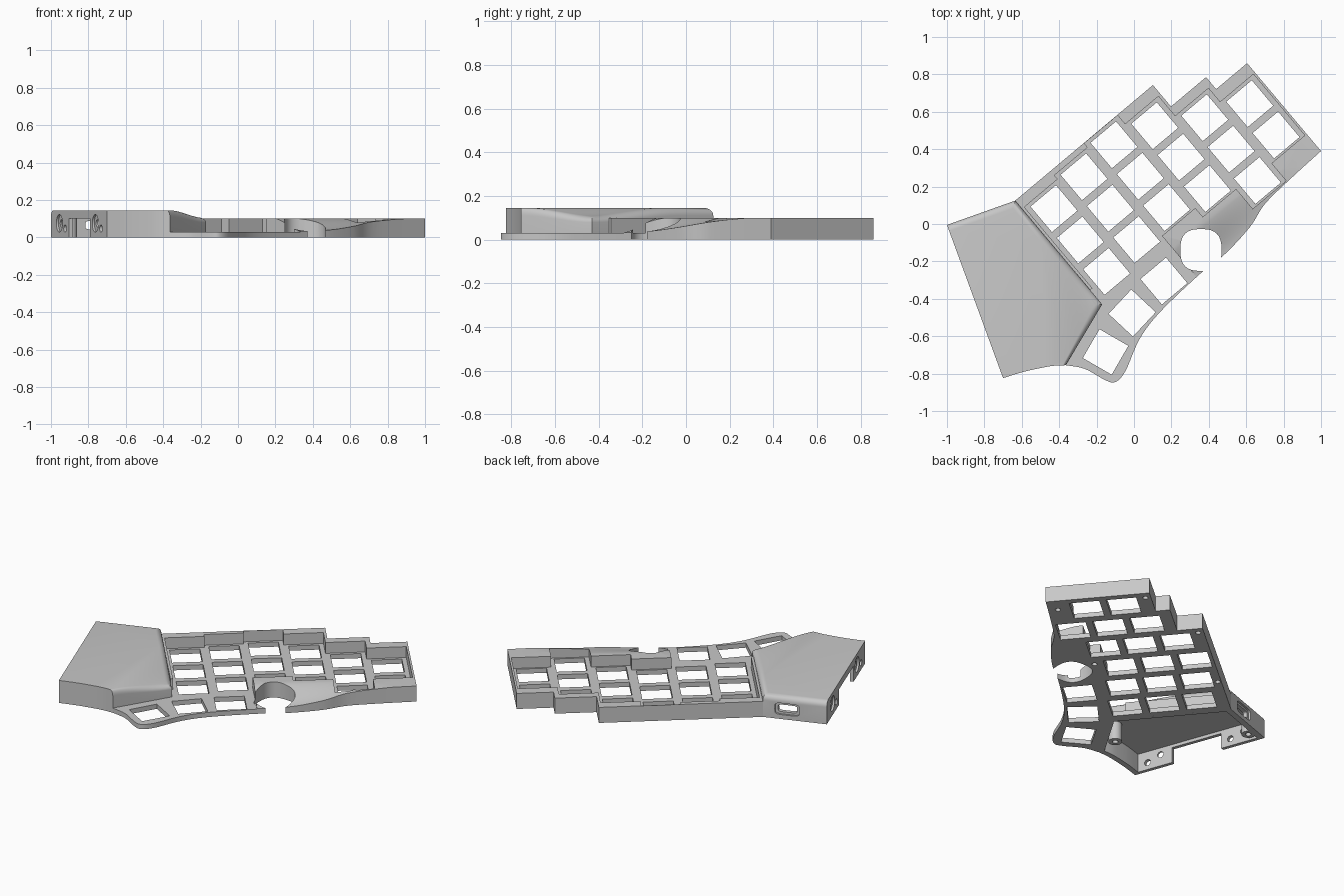
import bpy, bmesh, math
from mathutils import Vector, Matrix

if "Cube" in bpy.data.objects:
    bpy.data.objects.remove(bpy.data.objects["Cube"])

GREY = (0.58, 0.58, 0.58, 1)
grey = bpy.data.materials.new("light_grey_plastic")
grey.use_nodes = True
grey.diffuse_color = GREY
grey.node_tree.nodes["Principled BSDF"].inputs["Base Color"].default_value = GREY

TILT = Matrix.Rotation(math.radians(40), 4, 'Z')   # key rows run at this angle
PLATE, RIM, ROOF = 0.03, 0.10, 0.145


def smooth(a, b, x):
    t = min(max((x - a) / (b - a), 0), 1)
    return t * t * (3 - 2 * t)


def spline(pts, n=5):
    """Catmull-Rom curve through the points."""
    p = [Vector(q) for q in pts]
    p = [p[0]] + p + [p[-1]]
    out = []
    for i in range(1, len(p) - 2):
        a, b, c, d = p[i - 1:i + 3]
        for k in range(n):
            t = k / n
            out.append(0.5 * (2 * b + (c - a) * t + (2 * a - 5 * b + 4 * c - d) * t**2
                              + (3 * b - a - 3 * c + d) * t**3))
    return out + [p[-1]]


def box(u0, u1, v0, v1):
    return [(u0, v0), (u1, v0), (u1, v1), (u0, v1)]


def oval(rx, ry, power=2.0, n=32, centre=(0, 0)):
    def s(c):
        return math.copysign(abs(c) ** (2 / power), c) if abs(c) > 1e-6 else 0
    return [(centre[0] + rx * s(math.cos(k * math.tau / n)),
             centre[1] + ry * s(math.sin(k * math.tau / n))) for k in range(n)]


def prism(bm, pts, z0, z1, mat=Matrix()):
    low = [bm.verts.new(mat @ Vector((p[0], p[1], z0))) for p in pts]
    top = [bm.verts.new(mat @ Vector((p[0], p[1], z1))) for p in pts]
    bm.faces.new(low[::-1])
    bm.faces.new(top)
    for i in range(len(pts)):
        j = (i + 1) % len(pts)
        bm.faces.new((low[i], low[j], top[j], top[i]))
    return top


def finish(name, bm):
    bmesh.ops.recalc_face_normals(bm, faces=bm.faces[:])
    me = bpy.data.meshes.new(name)
    bm.to_mesh(me)
    bm.free()
    me.materials.append(grey)
    ob = bpy.data.objects.new(name, me)
    bpy.context.collection.objects.link(ob)
    return ob


def select(ob):
    bpy.ops.object.select_all(action='DESELECT')
    ob.select_set(True)
    bpy.context.view_layer.objects.active = ob


def cut(ob, bm):
    """Subtract the cutter mesh, then discard it."""
    tool = finish("cutter", bm)
    tool.hide_render = True
    mod = ob.modifiers.new("cut", 'BOOLEAN')
    mod.operation, mod.solver, mod.object = 'DIFFERENCE', 'EXACT', tool
    select(ob)
    bpy.ops.object.modifier_apply(modifier=mod.name)
    bpy.data.objects.remove(tool)


def cut_prism(ob, *args):
    bm = bmesh.new()
    prism(bm, *args)
    cut(ob, bm)


def soften(ob):
    select(ob)
    bpy.ops.object.shade_smooth_by_angle(angle=math.radians(28))


# --- key plate with raised rim ---
front_curve = spline([(1, .39), (.835, .24), (.70, .107), (.62, -.016), (.487, -.16), (.353, -.267),
                      (.14, -.47), (.03, -.615), (-.045, -.785), (-.10, -.845), (-.155, -.834),
                      (-.262, -.775), (-.364, -.755)])
back_steps = [TILT @ Vector((u, v, 0)) for u, v in
              [(-.406, .504), (.555, .504), (.555, .354), (.80, .354), (.80, .27), (1.016, .27)]]
outline = [(p.x, p.y) for p in back_steps] + [(p.x, p.y) for p in front_curve] + [(-.17, -.43)]
bm = bmesh.new()
prism(bm, outline, 0, RIM)
plate = finish("key_plate", bm)

# key columns: centre across, lowest key centre and highest key centre
PITCH_U, PITCH_V, KEY = .2325, .219, .089
lows = [(-.10, 3), (-.073, 3), (-.045, 3), (-.107, 3), (-.246, 3), (-.124, 2)]
columns = [(-.275 + i * PITCH_U, low, low + (n - 1) * PITCH_V) for i, (low, n) in enumerate(lows)]

# stepped pocket around the keys, open towards the thumb side
HALF = PITCH_U / 2
pocket = [(-.9, -1.2), (columns[2][0] - HALF, -1.2)]
for u, low, high in columns[2:]:
    pocket += [(u - HALF, low - .1), (u + HALF, low - .1)]
for u, low, high in reversed(columns):
    pocket += [(u + HALF, high + .108), (u - HALF, high + .108)]
pocket += [(columns[0][0] - HALF, -.12), (-.9, -.12)]
cut_prism(plate, pocket, PLATE, .3, TILT)

# sculpted shoulder that sinks towards the thumb side and the front edge
bm = bmesh.new()
bmesh.ops.create_grid(bm, x_segments=24, y_segments=20, size=1)
for vert in bm.verts:
    u, v = .55 + .5 * vert.co.x, -.39 + .2 * vert.co.y
    keep = (1 - smooth(.1, 1.02, u)) * (1 - smooth(-.45, -.2, v))
    vert.co = TILT @ Vector((u, v, PLATE + .002 + .071 * (1 - keep)))
lid = bmesh.ops.extrude_face_region(bm, geom=bm.faces[:], use_keep_orig=True)
for item in lid["geom"]:
    if isinstance(item, bmesh.types.BMVert):
        item.co.z = .3
cut(plate, bm)

# key openings, one column at a time
for u, low, high in columns:
    bm = bmesh.new()
    v = low
    while v < high + .01:
        prism(bm, box(u - KEY, u + KEY, v - KEY, v + KEY), -.1, .4, TILT)
        v += PITCH_V
    cut(plate, bm)

# thumb keys, thumb-stick opening and screw holes
for x, y, turn in [(.16, -.305, 40), (-.01, -.476, 47), (-.152, -.684, 60)]:
    place = Matrix.Translation((x, y, 0)) @ Matrix.Rotation(math.radians(turn), 4, 'Z')
    cut_prism(plate, box(-KEY, KEY, -KEY, KEY), -.1, .4, place)
cut_prism(plate, oval(.11, .112, 2.7, centre=(.358, -.139)), -.1, .4)
for spot in [(.913, -.29), (.963, .237), (.509, .47), (-.077, .482), (.25, -.19)]:
    cut_prism(plate, oval(.016, .016, n=16, centre=spot), -.1, .025, TILT)
soften(plate)

# --- raised cover over the electronics, open underneath ---
arc = spline([(-.364, -.755), (-.43, -.758), (-.50, -.77), (-.60, -.793), (-.70, -.824)], 3)
cover_outline = [(-1, -.005), (-.635, .125), (-.17, -.43)] + [(p.x, p.y) for p in arc]
FOLD, AWAY = Vector((-.51, -.02, 0)), Vector((.981, .195, 0))


def cover_shape(pts, z0, z1, round_edge):
    """Prism whose roof dips towards the inner corner."""
    bm = bmesh.new()
    top = prism(bm, pts, z0, z1)
    if round_edge:
        edges = [bm.edges.get((top[i], top[i + 1])) for i in range(3)]
        bmesh.ops.bevel(bm, geom=edges, offset=round_edge, offset_type='OFFSET',
                        segments=6, profile=.5, affect='EDGES')
    for i in range(9):
        bmesh.ops.bisect_plane(bm, geom=bm.verts[:] + bm.edges[:] + bm.faces[:],
                               plane_co=FOLD + AWAY * (.001 + i * .028), plane_no=AWAY)
    for vert in bm.verts:
        if vert.co.z > .05:
            vert.co.z *= 1 - .28 * smooth(0, .25, (vert.co - FOLD).dot(AWAY))
    bmesh.ops.triangulate(bm, faces=[f for f in bm.faces if len(f.verts) > 4])
    return bm


cover = finish("electronics_cover", cover_shape(cover_outline, 0, ROOF, .035))
mid = Vector((-.58, -.35))
inner = [tuple(mid + (Vector(p) - mid) * .92) for p in cover_outline]
cut(cover, cover_shape(inner, -.05, .12, 0))


def wall_frame(start, end, t, z):
    """Local x along the wall, y up, z outwards, at fraction t of the wall."""
    a, b = Vector((*start, 0)), Vector((*end, 0))
    along = (b - a).normalized()
    up = Vector((0, 0, 1))
    m = Matrix((along, up, along.cross(up))).transposed().to_4x4()
    m.translation = a.lerp(b, t) + up * z
    return m


# cable opening and round sockets in the outer wall
outer = (cover_outline[0], cover_outline[-1])
cut_prism(cover, box(-.165, .165, -.1, .1), -.08, .05, wall_frame(*outer, .51, 0))
for t in (.15, .79):
    cut_prism(cover, oval(.047, .047), -.012, .05, wall_frame(*outer, t, .075))
    cut_prism(cover, oval(.02, .02, n=16), -.08, .05, wall_frame(*outer, t, .075))
    cut_prism(cover, oval(.02, .02, n=16), -.08, .05, wall_frame(*outer, t + .1, .047))

# connector port in the back wall
back = (cover_outline[1], cover_outline[0])
cut_prism(cover, oval(.075, .037, 5), -.012, .05, wall_frame(*back, .38, .065))
cut_prism(cover, oval(.058, .023, 5), -.08, .05, wall_frame(*back, .38, .065))
soften(cover)

# --- screw posts inside the cover ---
for name, x, y in [("front_screw_post", -.36, -.60), ("back_screw_post", -.90, -.035)]:
    bm = bmesh.new()
    prism(bm, oval(.04, .04, centre=(x, y)), 0, .115)
    post = finish(name, bm)
    cut_prism(post, oval(.017, .017, n=16, centre=(x, y)), -.1, .06)
    soften(post)
